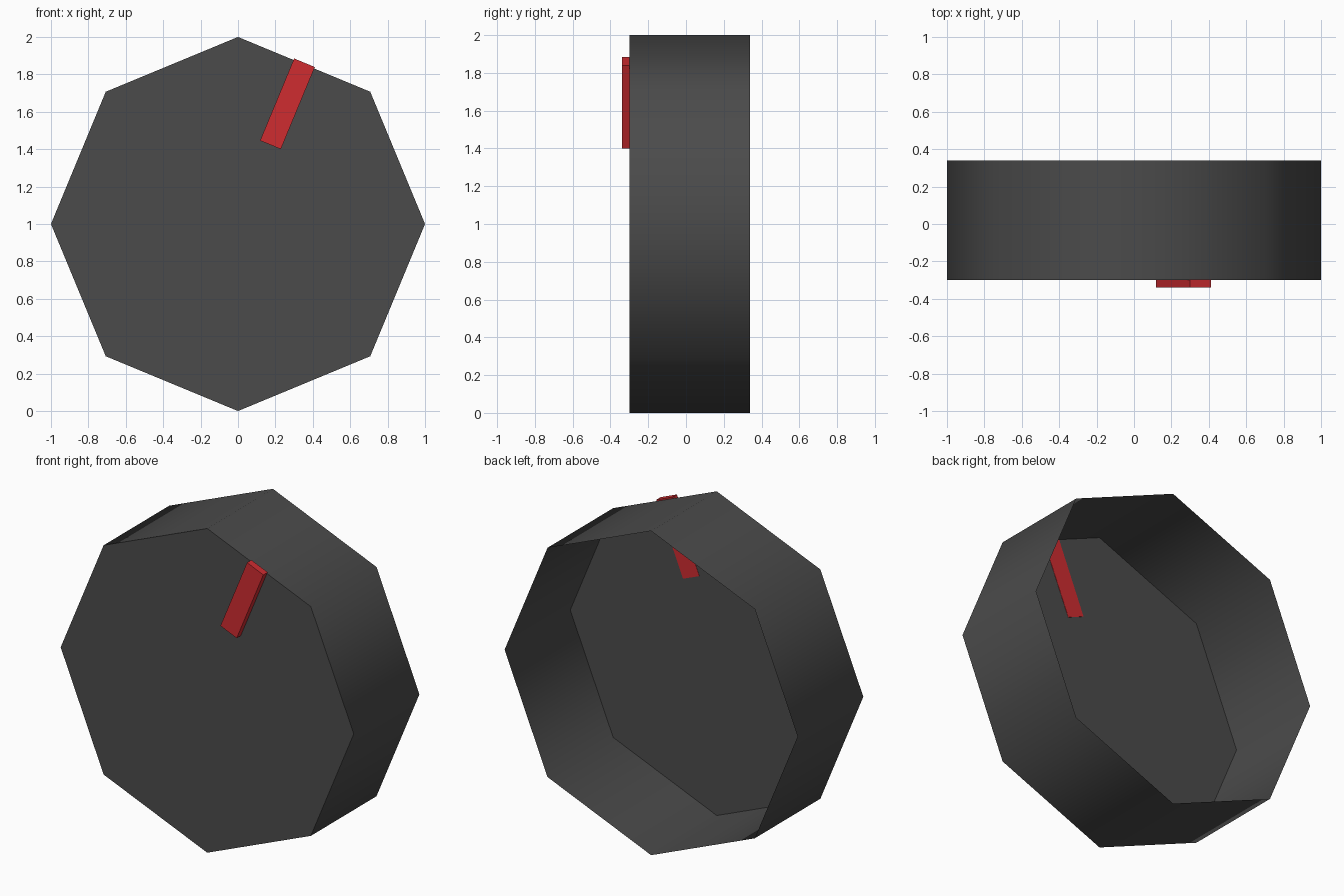
import bpy, bmesh, math
from mathutils import Vector

if "Cube" in bpy.data.objects:
    bpy.data.objects.remove(bpy.data.objects["Cube"])


def material(name, rgb):
    m = bpy.data.materials.new(name)
    m.diffuse_color = (*rgb, 1.0)
    m.use_nodes = True
    m.node_tree.nodes["Principled BSDF"].inputs["Base Color"].default_value = m.diffuse_color
    return m


def finish(name, bm, mat):
    me = bpy.data.meshes.new(name)
    bm.to_mesh(me)
    bm.free()
    me.materials.append(mat)
    ob = bpy.data.objects.new(name, me)
    bpy.context.collection.objects.link(ob)
    return ob


def extruded(profile, y0, y1, back_cap):
    """Extrude an (x, z) profile along y, with a front cap and optional back cap."""
    bm = bmesh.new()
    front = [bm.verts.new((x, y0, z)) for x, z in profile]
    back = [bm.verts.new((x, y1, z)) for x, z in profile]
    n = len(profile)
    bm.faces.new(front)
    if back_cap:
        bm.faces.new(back[::-1])
    for i in range(n):
        j = (i + 1) % n
        bm.faces.new((front[j], front[i], back[i], back[j]))
    bm.normal_update()
    return bm


dark_grey = material("dark grey", (0.07, 0.07, 0.07))
red = material("red", (0.62, 0.025, 0.03))

# Knob body: eight-sided cup, closed at the front and open at the back
octagon = [(math.cos(i * math.pi / 4), 1 + math.sin(i * math.pi / 4)) for i in range(8)]
body = finish("knob_body", extruded(octagon, -0.30, 0.34, False), dark_grey)
bpy.context.view_layer.objects.active = body
body.select_set(True)
bpy.ops.object.shade_smooth_by_angle(angle=math.radians(60))

# Pointer: slim bar on the face, running in from the rim, flush with the inside
along = Vector((-0.383, -0.924)) * 0.475
across = Vector((0.924, -0.383)) * 0.12
corner = Vector((0.30, 1.885))
bar = [corner, corner + along, corner + along + across, corner + across]
finish("pointer", extruded(bar, -0.34, -0.298, True), red)
